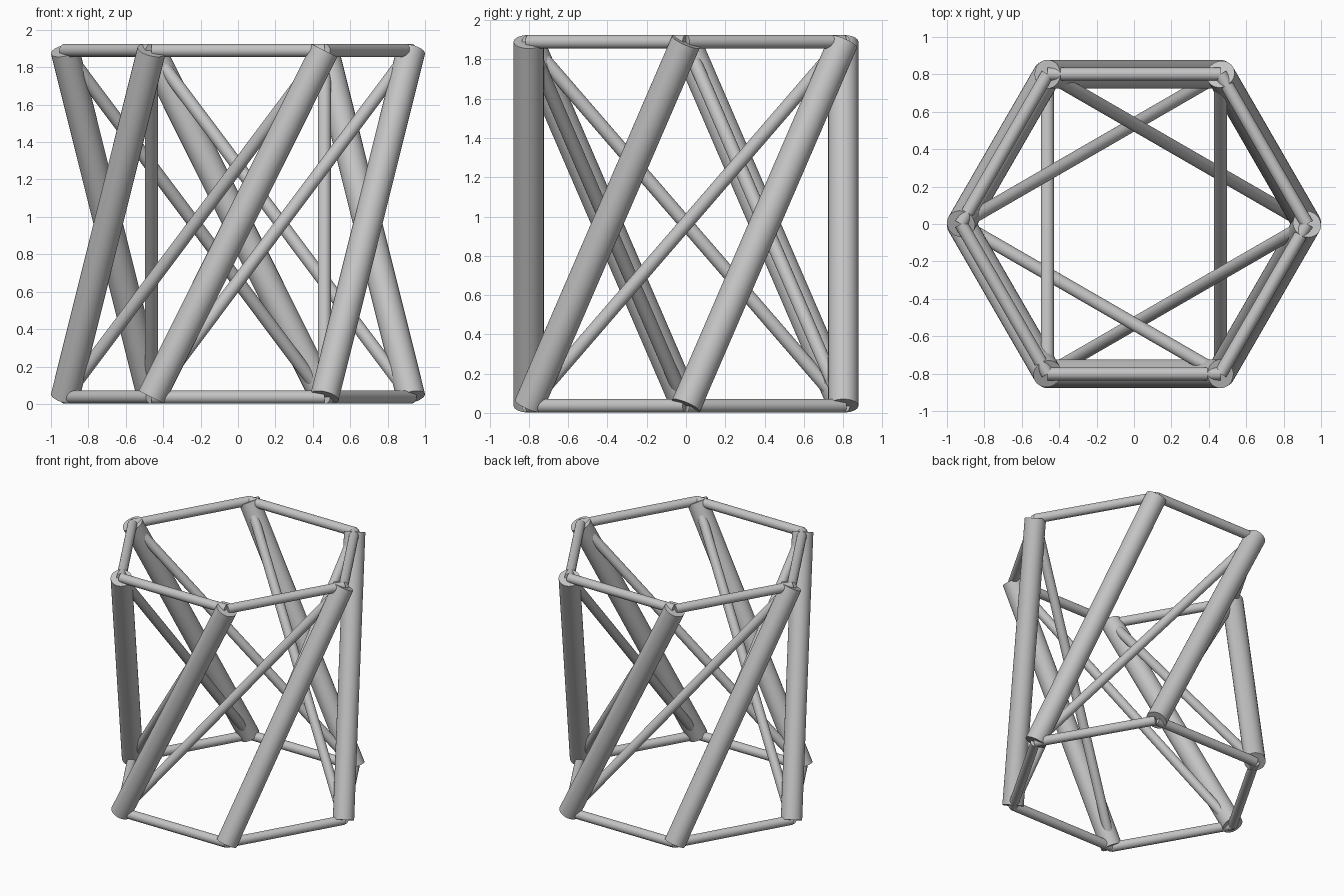
import bpy
import math
from mathutils import Vector

cube = bpy.data.objects.get("Cube")
if cube:
    bpy.data.objects.remove(cube, do_unlink=True)

SIDES = 6
RADIUS = 0.925
BOTTOM, TOP = 0.036, 1.89
STRUT_R, CABLE_R = 0.077, 0.035

grey = bpy.data.materials.new("plain grey")
grey.use_nodes = True
colour = (0.55, 0.55, 0.55, 1)
grey.diffuse_color = colour
grey.node_tree.nodes["Principled BSDF"].inputs["Base Color"].default_value = colour


def corner(i, z):
    a = math.tau * i / SIDES
    return Vector((RADIUS * math.cos(a), RADIUS * math.sin(a), z))


def rod(name, start, end, radius):
    axis = end - start
    bpy.ops.mesh.primitive_cylinder_add(
        vertices=32, radius=radius, depth=axis.length,
        location=(start + end) / 2,
        rotation=axis.to_track_quat('Z', 'Y').to_euler())
    obj = bpy.context.object
    obj.name = name
    obj.data.materials.append(grey)
    bpy.ops.object.shade_smooth_by_angle(angle=math.radians(40))


for i in range(SIDES):
    n = i + 1
    # Thick leaning struts, each one corner round
    rod(f"strut_{n}", corner(i, BOTTOM), corner(i + 1, TOP), STRUT_R)
    # Thin diagonal cables, each two corners round
    rod(f"diagonal_cable_{n}", corner(i, BOTTOM), corner(i + 2, TOP), CABLE_R)
    # Hexagonal rings at both ends
    rod(f"bottom_ring_cable_{n}", corner(i, BOTTOM), corner(i + 1, BOTTOM), CABLE_R)
    rod(f"top_ring_cable_{n}", corner(i, TOP), corner(i + 1, TOP), CABLE_R)
